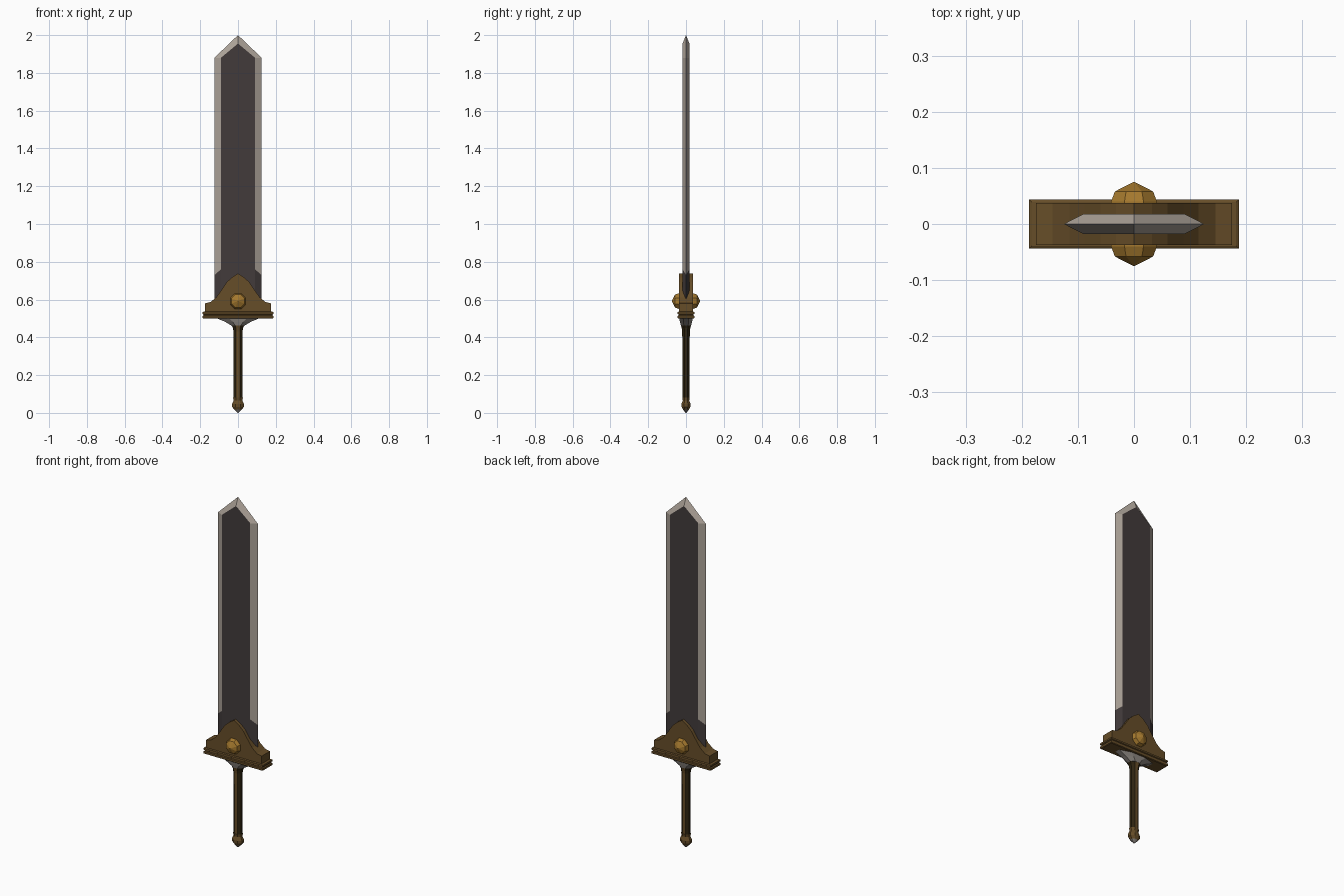
import bpy, bmesh, math

if "Cube" in bpy.data.objects:
    bpy.data.objects.remove(bpy.data.objects["Cube"])


def mat(name, r, g, b):
    lin = lambda c: ((c / 255 + 0.055) / 1.055) ** 2.4 if c > 10 else c / 3294
    m = bpy.data.materials.new(name)
    m.diffuse_color = (lin(r), lin(g), lin(b), 1)
    m.use_nodes = True
    m.node_tree.nodes["Principled BSDF"].inputs["Base Color"].default_value = m.diffuse_color
    return m


core = mat("dark iron", 66, 59, 59)
edge = mat("pale steel", 172, 162, 152)
bronze = mat("aged bronze", 102, 77, 40)
gold = mat("dull gold", 165, 121, 46)
leather = mat("dark leather", 46, 36, 16)
steel = mat("grey steel", 140, 134, 128)


def finish(name, bm, mats, rule=None):
    bmesh.ops.recalc_face_normals(bm, faces=bm.faces)
    bm.normal_update()
    if rule:
        for f in bm.faces:
            f.material_index = rule(f)
    me = bpy.data.meshes.new(name)
    bm.to_mesh(me)
    bm.free()
    for m in mats:
        me.materials.append(m)
    ob = bpy.data.objects.new(name, me)
    bpy.context.collection.objects.link(ob)
    return ob


def loft(name, rings, n, mats, rule=None, square=False):
    """Stack of elliptical (or rectangular) rings given as z, half x, half y."""
    bm = bmesh.new()
    loops = []
    k = math.sqrt(2) if square else 1 / math.cos(math.pi / n)
    for z, hx, hy in rings:
        angs = [2 * math.pi * (i + 0.5) / n for i in range(n)]
        loops.append([bm.verts.new((hx * k * math.cos(a), hy * k * math.sin(a), z)) for a in angs])
    for a, b in zip(loops, loops[1:]):
        for i in range(n):
            j = (i + 1) % n
            bm.faces.new((a[i], a[j], b[j], b[i]))
    bm.faces.new(loops[0])
    bm.faces.new(loops[-1])
    return finish(name, bm, mats, rule)


# blade: flat core with ground edges, dark near the guard
bm = bmesh.new()
T = 0.018
outer = [(0.125, 0.56), (0.125, 0.73), (0.125, 1.88), (0, 2.0)]
inner = [(0.09, 0.56), (0.09, 0.76), (0.09, 1.88), (0, 1.955)]
for sx in (1, -1):
    for sy in (1, -1):
        o = [bm.verts.new((sx * x, 0, z)) for x, z in outer]
        c = [bm.verts.new((sx * x, sy * T, z)) for x, z in inner]
        base = bm.verts.new((0, sy * T, 0.56))
        for i in range(3):
            f = bm.faces.new((o[i], o[i + 1], c[i + 1], c[i]))
            f.material_index = 1 if i else 0
        bm.faces.new([base] + c)
bmesh.ops.remove_doubles(bm, verts=bm.verts, dist=1e-5)
finish("blade", bm, [core, edge])

# guard: peaked block cut from a mirrored outline
half = [(0.175, 0.53), (0.175, 0.58), (0.145, 0.587), (0.115, 0.612), (0.088, 0.65),
        (0.06, 0.692), (0.032, 0.718)]
outline = half + [(0, 0.738)] + [(-x, z) for x, z in reversed(half)]
bm = bmesh.new()
face = bm.faces.new([bm.verts.new((x, -0.037, z)) for x, z in outline])
ext = bmesh.ops.extrude_face_region(bm, geom=[face])
bmesh.ops.translate(bm, vec=(0, 0.074, 0),
                    verts=[v for v in ext["geom"] if isinstance(v, bmesh.types.BMVert)])
finish("guard_peak", bm, [bronze])

# guard base plate with a groove around it
loft("guard_plate", [(0.5, 0.183, 0.04), (0.503, 0.187, 0.044), (0.514, 0.187, 0.044),
                     (0.517, 0.182, 0.039), (0.521, 0.182, 0.039), (0.524, 0.187, 0.044),
                     (0.533, 0.187, 0.044), (0.536, 0.182, 0.039)], 4, [bronze], square=True)

# faceted studs on both faces
for side, s in (("front", -1), ("back", 1)):
    stud = loft("stud_" + side, [(0.03, 0.041, 0.041), (0.04, 0.041, 0.041),
                                 (0.058, 0.034, 0.034), (0.075, 0.001, 0.001)], 8, [gold])
    stud.rotation_euler = (-s * math.pi / 2, 0, 0)
    stud.location = (0, 0, 0.592)

# flared steel collar below the guard
loft("collar", [(0.462, 0.034, 0.027), (0.482, 0.068, 0.032), (0.502, 0.115, 0.036)], 8, [steel])

# grip: leather with a bronze strip front and back
strip = lambda f: 1 if abs(f.normal.y) > 0.9 else 0
loft("grip", [(0.075, 0.024, 0.018), (0.43, 0.024, 0.02), (0.45, 0.027, 0.023),
              (0.466, 0.036, 0.027)], 8, [leather, bronze], strip)

# pommel with pale underside
low = lambda f: 1 if f.calc_center_median().z < 0.02 else 0
loft("pommel", [(0, 0.002, 0.002), (0.018, 0.02, 0.016), (0.032, 0.031, 0.023),
                (0.048, 0.031, 0.024), (0.066, 0.023, 0.017), (0.082, 0.026, 0.02)],
     8, [bronze, steel], low)
